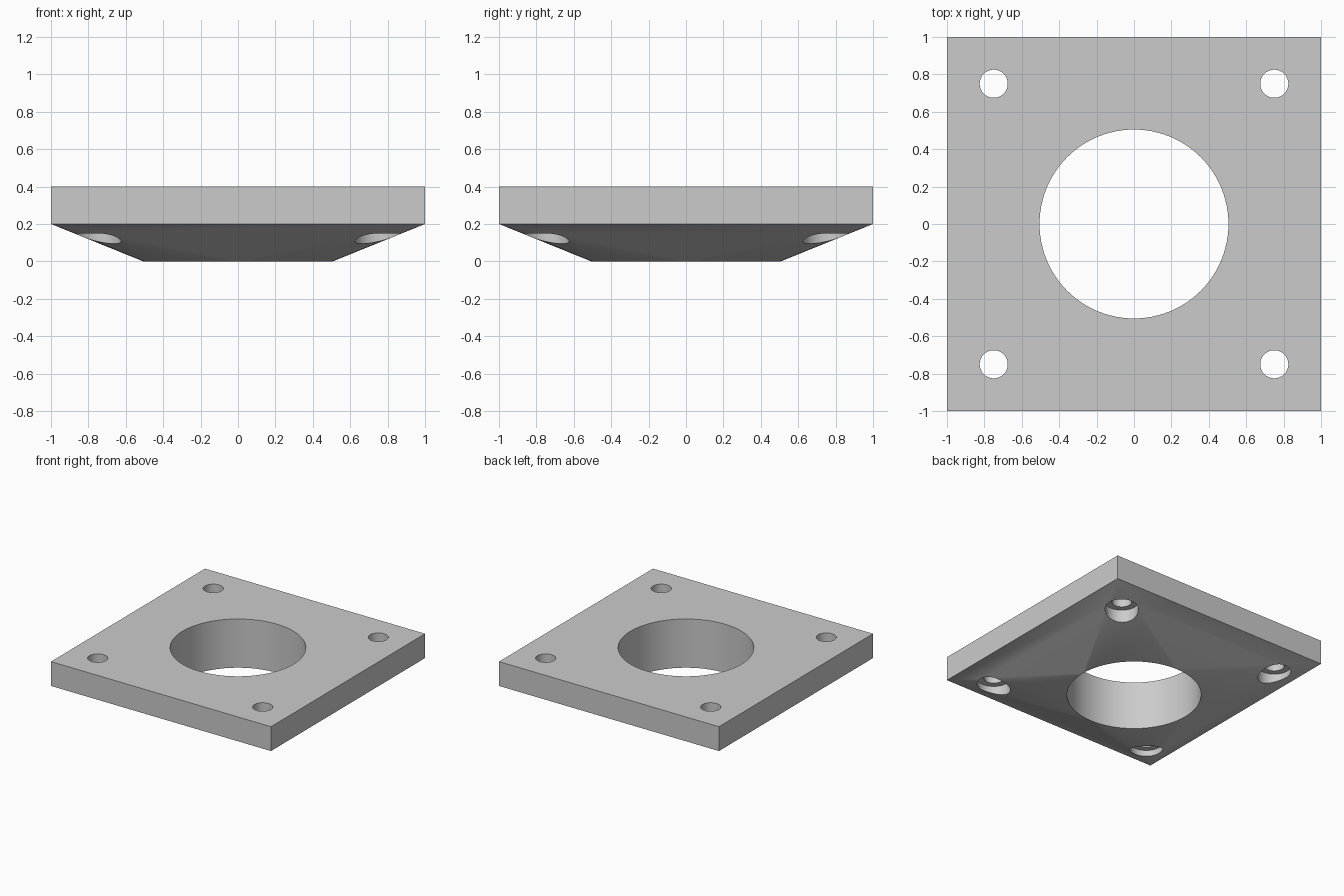
import bpy, bmesh
from math import radians, cos, sin, tau

cube = bpy.data.objects.get("Cube")
if cube:
    bpy.data.objects.remove(cube, do_unlink=True)

BORE_RADIUS = 0.505
HOLE_OFFSET = 0.75
SEGMENTS = 96

grey = bpy.data.materials.new("plain_grey")
grey.use_nodes = True
colour = (0.6, 0.6, 0.6, 1)
grey.diffuse_color = colour
grey.node_tree.nodes["Principled BSDF"].inputs["Base Color"].default_value = colour


def add_object(name, bm):
    mesh = bpy.data.meshes.new(name)
    bm.to_mesh(mesh)
    bm.free()
    mesh.materials.append(grey)
    obj = bpy.data.objects.new(name, mesh)
    bpy.context.collection.objects.link(obj)
    return obj


def cut_cylinder(target, name, radius, x, y, bottom, top):
    """Cut an upright cylinder out of the target."""
    bm = bmesh.new()
    bmesh.ops.create_cone(bm, cap_ends=True, segments=SEGMENTS, radius1=radius,
                          radius2=radius, depth=top - bottom)
    bmesh.ops.translate(bm, verts=bm.verts, vec=(x, y, (top + bottom) / 2))
    cutter = add_object(name, bm)
    cutter.hide_render = True
    cutter.hide_set(True)
    mod = target.modifiers.new(name, "BOOLEAN")
    mod.operation = "DIFFERENCE"
    mod.solver = "EXACT"
    mod.object = cutter
    return cutter


# Flange body: square slab blending down to a round foot
bm = bmesh.new()
for z in (0.2, 0.4):
    for x in (-1, 1):
        for y in (-1, 1):
            bm.verts.new((x, y, z))
for i in range(SEGMENTS):
    a = tau * i / SEGMENTS
    r = BORE_RADIUS + 0.001
    bm.verts.new((r * cos(a), r * sin(a), 0))
bmesh.ops.convex_hull(bm, input=bm.verts)
bmesh.ops.dissolve_limit(bm, angle_limit=radians(0.1), verts=bm.verts, edges=bm.edges)
bmesh.ops.recalc_face_normals(bm, faces=bm.faces)
flange = add_object("flange_plate", bm)

# Central bore, then a bolt hole with a counterbore below at each corner
cutters = [cut_cylinder(flange, "bore_cutter", BORE_RADIUS, 0, 0, -0.1, 0.5)]
for x in (-HOLE_OFFSET, HOLE_OFFSET):
    for y in (-HOLE_OFFSET, HOLE_OFFSET):
        cutters.append(cut_cylinder(flange, "bolt_hole_cutter", 0.075, x, y, -0.1, 0.5))
        cutters.append(cut_cylinder(flange, "counterbore_cutter", 0.125, x, y, -0.1, 0.2))

# Apply the cuts and smooth the round walls
bpy.ops.object.select_all(action="DESELECT")
flange.select_set(True)
bpy.context.view_layer.objects.active = flange
for mod in list(flange.modifiers):
    bpy.ops.object.modifier_apply(modifier=mod.name)
for cutter in cutters:
    bpy.data.objects.remove(cutter, do_unlink=True)
bpy.ops.object.shade_smooth_by_angle(angle=radians(20))
